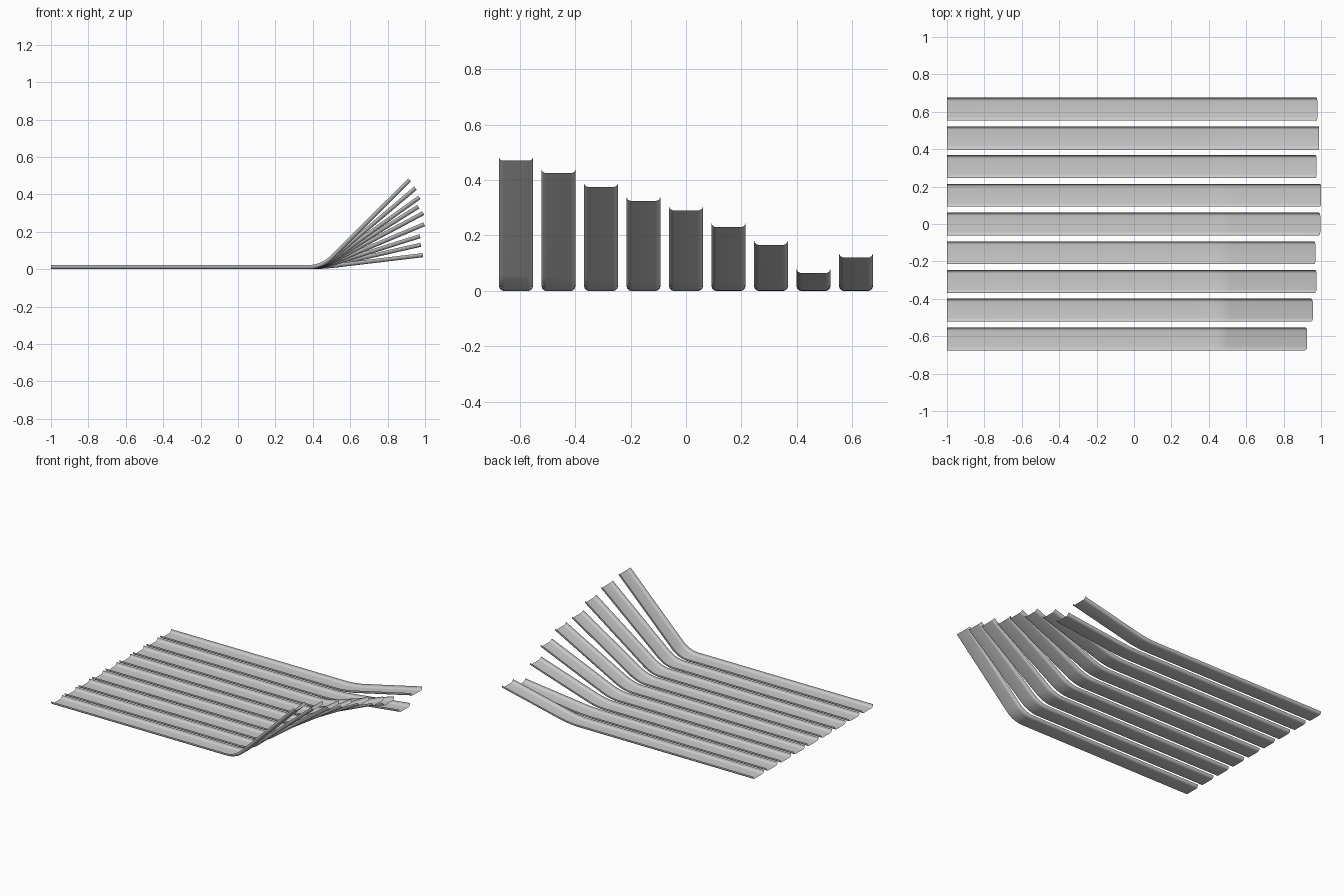
import bpy, bmesh
from math import sin, cos, pi
from mathutils import Vector

if "Cube" in bpy.data.objects:
    bpy.data.objects.remove(bpy.data.objects["Cube"])

HALF_W, HEIGHT, R = 0.061, 0.022, 0.018
PIVOT, TANGENT = 0.453, 0.08

# Tip position (x, z) of each slat's underside, from front to back
TIPS = [(0.926, 0.47), (0.956, 0.425), (0.976, 0.375), (0.97, 0.325), (0.996, 0.29),
        (1.0, 0.23), (0.976, 0.166), (0.99, 0.064), (0.98, 0.12)]


def channel_profile():
    # Shallow tray section: flat floor, rounded corners, short upright lips
    right = [(HALF_W - R + R * sin(a), R - R * cos(a)) for a in [i * pi / 12 for i in range(7)]]
    right.append((HALF_W, HEIGHT))
    return [(-y, z) for y, z in reversed(right)] + right


def bent_path(tip):
    # Flat run, smooth bend, straight rising tail; each point with its normal
    corner = Vector((PIVOT, 0))
    end = Vector(tip)
    d = (end - corner).normalized()
    a, b = corner - Vector((TANGENT, 0)), corner + d * TANGENT
    pts = [(Vector((-1, 0)), Vector((1, 0)))]
    for i in range(13):
        t = i / 12
        p = a * (1 - t) ** 2 + corner * 2 * t * (1 - t) + b * t * t
        pts.append((p, ((corner - a) * (1 - t) + (b - corner) * t).normalized()))
    pts.append((end, d))
    return pts


def make_slat(index, y0, tip):
    bm = bmesh.new()
    rows = []
    for p, d in bent_path(tip):
        rows.append([bm.verts.new((p.x - d.y * h, y0 + y, p.y + d.x * h))
                     for y, h in channel_profile()])
    for r, s in zip(rows, rows[1:]):
        for i in range(len(r) - 1):
            bm.faces.new((r[i], s[i], s[i + 1], r[i + 1]))
    mesh = bpy.data.meshes.new("slat")
    bm.to_mesh(mesh)
    bm.free()
    for f in mesh.polygons:
        f.use_smooth = True
    obj = bpy.data.objects.new(f"bent_slat_{index + 1}", mesh)
    bpy.context.collection.objects.link(obj)


# Row of nine slats
for i, tip in enumerate(TIPS):
    make_slat(i, (i - 4) * 0.1535, tip)
